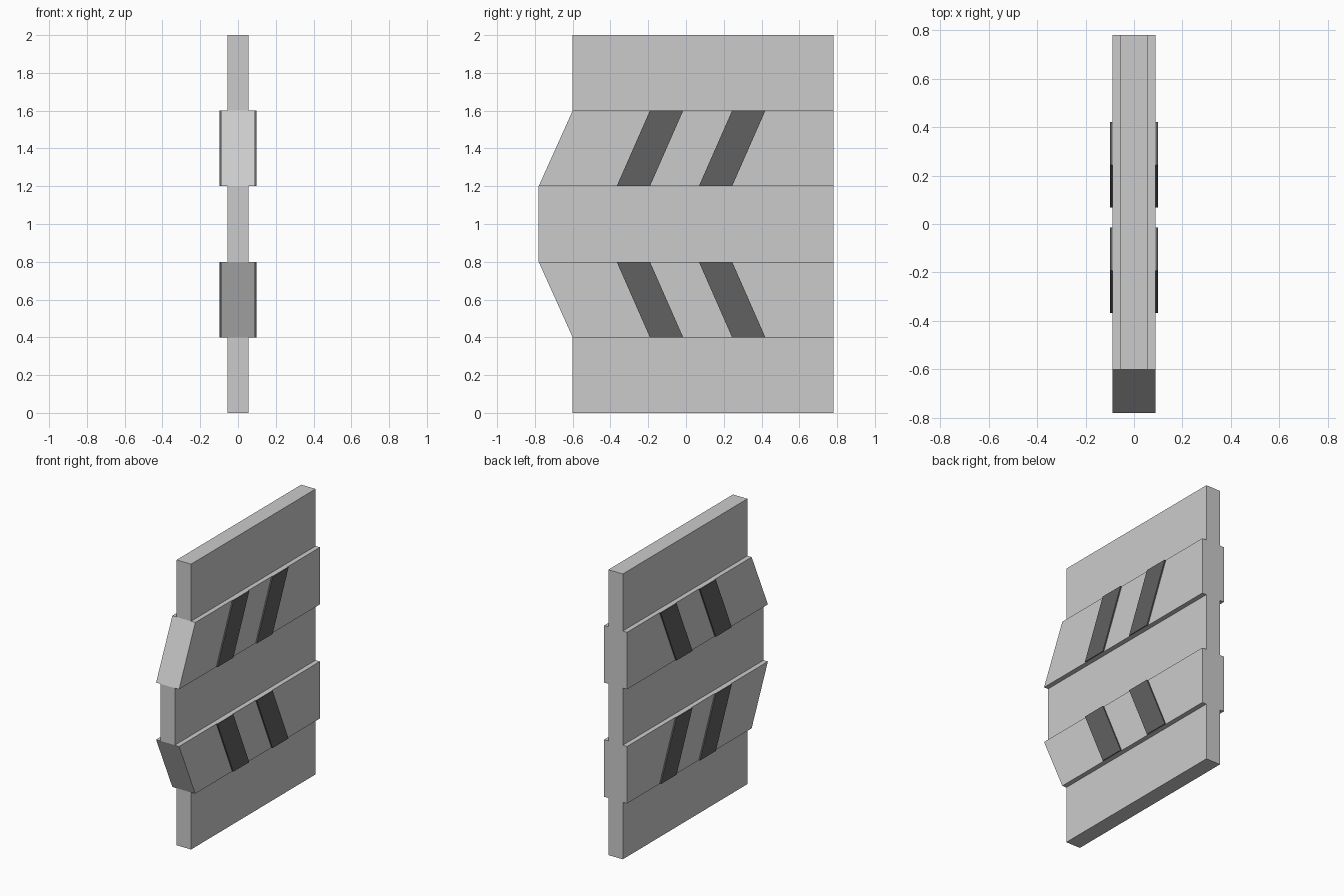
import bpy, bmesh

if "Cube" in bpy.data.objects:
    bpy.data.objects.remove(bpy.data.objects["Cube"])

TIP, NOTCH, BACK = -0.78, -0.60, 0.78   # y of the outline
THIN, THICK = 0.056, 0.089              # half thicknesses


def slab(name, outline, x0, x1, material=None):
    """Extrude a (y, z) outline from x0 to x1."""
    bm = bmesh.new()
    face = bm.faces.new([bm.verts.new((x0, y, z)) for y, z in outline])
    ext = bmesh.ops.extrude_face_region(bm, geom=[face])
    moved = [g for g in ext["geom"] if isinstance(g, bmesh.types.BMVert)]
    bmesh.ops.translate(bm, vec=(x1 - x0, 0, 0), verts=moved)
    bmesh.ops.recalc_face_normals(bm, faces=bm.faces)
    mesh = bpy.data.meshes.new(name)
    bm.to_mesh(mesh)
    bm.free()
    obj = bpy.data.objects.new(name, mesh)
    bpy.context.collection.objects.link(obj)
    if material:
        mesh.materials.append(material)
    return obj


dark = bpy.data.materials.new("dark_stripe")
dark.diffuse_color = (0.12, 0.12, 0.12, 1)
dark.use_nodes = True
dark.node_tree.nodes["Principled BSDF"].inputs["Base Color"].default_value = dark.diffuse_color

# Thin boards
for name, front, z in (("bottom_board", NOTCH, 0.0),
                       ("middle_board", TIP, 0.8),
                       ("top_board", NOTCH, 1.6)):
    slab(name, [(front, z), (BACK, z), (BACK, z + 0.4), (front, z + 0.4)],
         -THIN, THIN)

# Thick boards with slanted front ends, each with two stripes per side
for level, z_in, z_out in (("lower", 0.8, 0.4), ("upper", 1.2, 1.6)):
    slab(level + "_thick_board",
         [(TIP, z_in), (BACK, z_in), (BACK, z_out), (NOTCH, z_out)],
         -THICK, THICK)
    for place, y in (("front", -0.367), ("rear", 0.068)):
        outline = [(y, z_in), (y + 0.176, z_in),
                   (y + 0.352, z_out), (y + 0.176, z_out)]
        for side, s in (("left", -1), ("right", 1)):
            slab(f"{level}_{place}_stripe_{side}", outline,
                 s * THICK, s * 0.098, dark)
